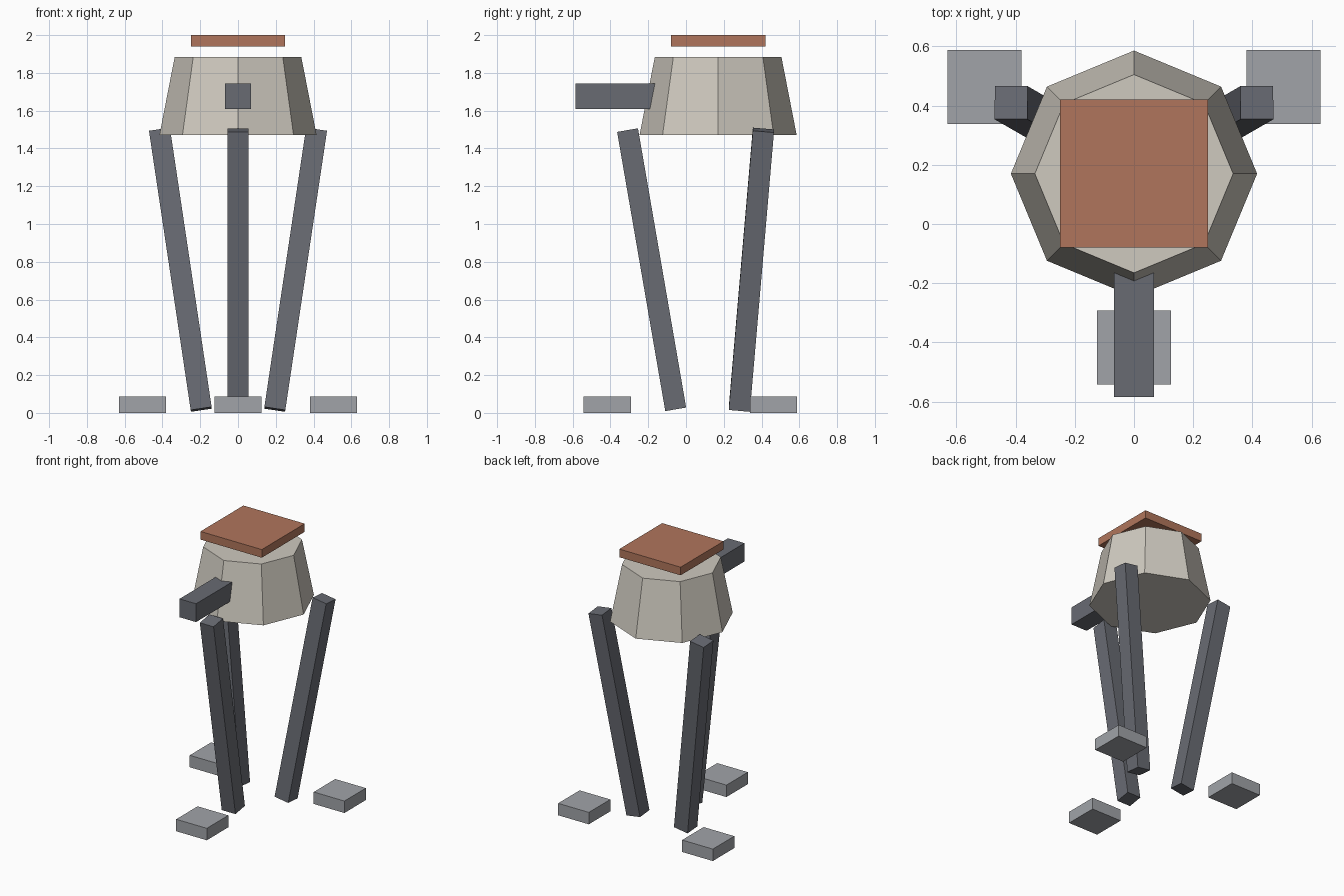
import bpy
import math
from mathutils import Matrix, Euler

if "Cube" in bpy.data.objects:
    bpy.data.objects.remove(bpy.data.objects["Cube"])


def material(name, srgb):
    m = bpy.data.materials.new(name)
    m.diffuse_color = [((c + 0.055) / 1.055) ** 2.4 for c in srgb] + [1.0]
    m.use_nodes = True
    m.node_tree.nodes["Principled BSDF"].inputs["Base Color"].default_value = m.diffuse_color
    return m


STONE = material("pale stone", (0.81, 0.79, 0.75))
DARK = material("dark slate", (0.41, 0.42, 0.45))
RUST = material("rust red", (0.69, 0.46, 0.36))
GREY = material("mid grey", (0.63, 0.64, 0.66))
CY = 0.17  # y of the body axis


def box(name, centre, size, mat, rot=(0, 0, 0)):
    bpy.ops.mesh.primitive_cube_add(size=1)
    ob = bpy.context.object
    ob.name = name
    ob.data.transform(Matrix.LocRotScale(centre, Euler(rot), size))
    ob.data.materials.append(mat)
    return ob


# Tapered eight-sided body, with corners on the x and y axes
bpy.ops.mesh.primitive_cone_add(vertices=8, radius1=0.416, radius2=0.335,
                                depth=0.415, location=(0, CY, 1.6775))
body = bpy.context.object
body.name = "body"
body.data.materials.append(STONE)

# Square lid floating above the body, and the bar at the front
box("lid", (0, CY, 1.97), (0.5, 0.5, 0.06), RUST)
box("front_bar", (0, -0.345, 1.677), (0.135, 0.48, 0.135), DARK)

# Three splayed legs, each with a separate foot pad further out
for name, deg in (("front", -90), ("back_right", 30), ("back_left", 150)):
    c, s = math.cos(math.radians(deg)), math.sin(math.radians(deg))
    tilt_x = -math.asin(0.17 * s)
    tilt_y = math.asin(0.17 * c / math.cos(tilt_x))
    box(name + "_leg", (0.352 * c, CY + 0.352 * s, 0.758),
        (0.112, 0.112, 1.5), DARK, (tilt_x, tilt_y, 0))
    box(name + "_foot", (0.584 * c, CY + 0.587 * s, 0.044),
        (0.25, 0.25, 0.088), GREY)
